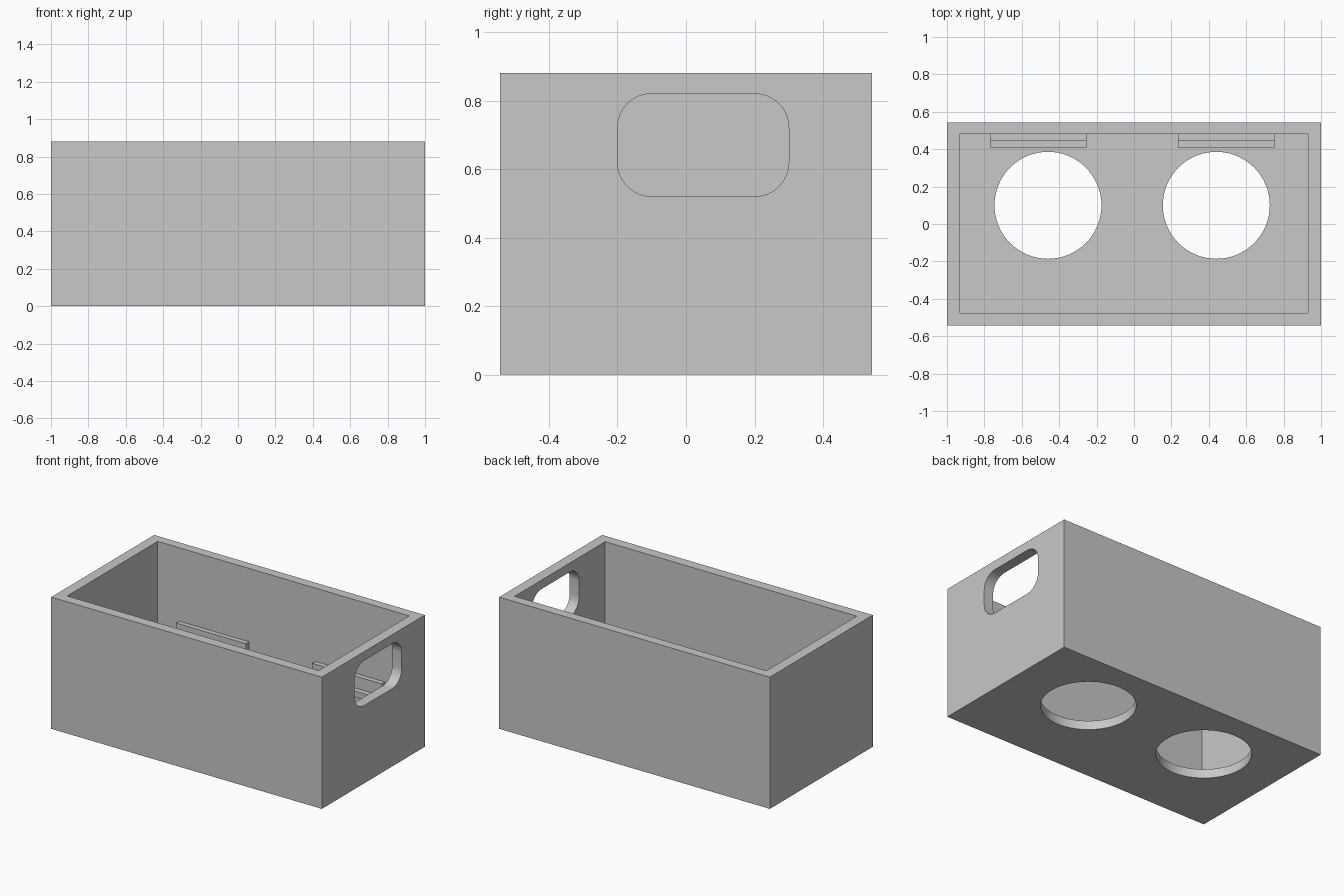
import bpy
import bmesh
import math
from mathutils import Matrix, Vector

cube = bpy.data.objects.get("Cube")
if cube:
    bpy.data.objects.remove(cube, do_unlink=True)

gray = bpy.data.materials.new("plain gray")
gray.use_nodes = True
gray.diffuse_color = (0.58, 0.58, 0.58, 1)
gray.node_tree.nodes["Principled BSDF"].inputs["Base Color"].default_value = (0.58, 0.58, 0.58, 1)


def add_object(name, bm):
    mesh = bpy.data.meshes.new(name)
    bmesh.ops.recalc_face_normals(bm, faces=bm.faces)
    bm.to_mesh(mesh)
    bm.free()
    obj = bpy.data.objects.new(name, mesh)
    bpy.context.collection.objects.link(obj)
    mesh.materials.append(gray)
    return obj


def prism(name, outline, depth):
    """Extrude a closed outline along a depth vector."""
    bm = bmesh.new()
    face = bm.faces.new([bm.verts.new(p) for p in outline])
    new = bmesh.ops.extrude_face_region(bm, geom=[face])["geom"]
    verts = [v for v in new if isinstance(v, bmesh.types.BMVert)]
    bmesh.ops.translate(bm, verts=verts, vec=Vector(depth))
    return add_object(name, bm)


def box(name, low, high):
    low, high = Vector(low), Vector(high)
    bm = bmesh.new()
    size = Matrix.Diagonal((*(high - low), 1))
    bmesh.ops.create_cube(bm, size=1, matrix=Matrix.Translation((low + high) / 2) @ size)
    return add_object(name, bm)


def cut(target, cutter):
    mod = target.modifiers.new(cutter.name, "BOOLEAN")
    mod.operation = "DIFFERENCE"
    mod.solver = "EXACT"
    mod.object = cutter
    bpy.context.view_layer.objects.active = target
    bpy.ops.object.modifier_apply(modifier=mod.name)
    bpy.data.objects.remove(cutter, do_unlink=True)


# Open crate with a thick floor and walls
crate = box("crate", (-1, -0.543, 0), (1, 0.543, 0.88))
cut(crate, box("cavity", (-0.93, -0.475, 0.06), (0.93, 0.48, 1)))

# Two round openings in the floor
for x in (-0.46, 0.44):
    ring = [(x + 0.286 * math.cos(math.tau * i / 64), 0.1 + 0.286 * math.sin(math.tau * i / 64), -0.1)
            for i in range(64)]
    cut(crate, prism("floor_opening", ring, (0, 0, 0.3)))

# Rounded handle opening in the right-hand wall
handle = []
for i, (y, z) in enumerate([(0.2, 0.72), (-0.1, 0.72), (-0.1, 0.62), (0.2, 0.62)]):
    for step in range(13):
        a = math.pi / 2 * (i + step / 12)
        handle.append((0.8, y + 0.1 * math.cos(a), z + 0.1 * math.sin(a)))
cut(crate, prism("handle_opening", handle, (0.4, 0, 0)))

# Stepped brackets on the inside of the back wall
step_profile = [(0.482, 0.27), (0.41, 0.27), (0.41, 0.31), (0.447, 0.31), (0.447, 0.39), (0.482, 0.39)]
for name, x in (("right_bracket", -0.77), ("left_bracket", 0.235)):
    prism(name, [(x, y, z) for y, z in step_profile], (0.515, 0, 0))

# Smooth the curved openings, keep the box edges sharp
bpy.ops.object.select_all(action="DESELECT")
crate.select_set(True)
bpy.context.view_layer.objects.active = crate
bpy.ops.object.shade_smooth_by_angle(angle=math.radians(30))
